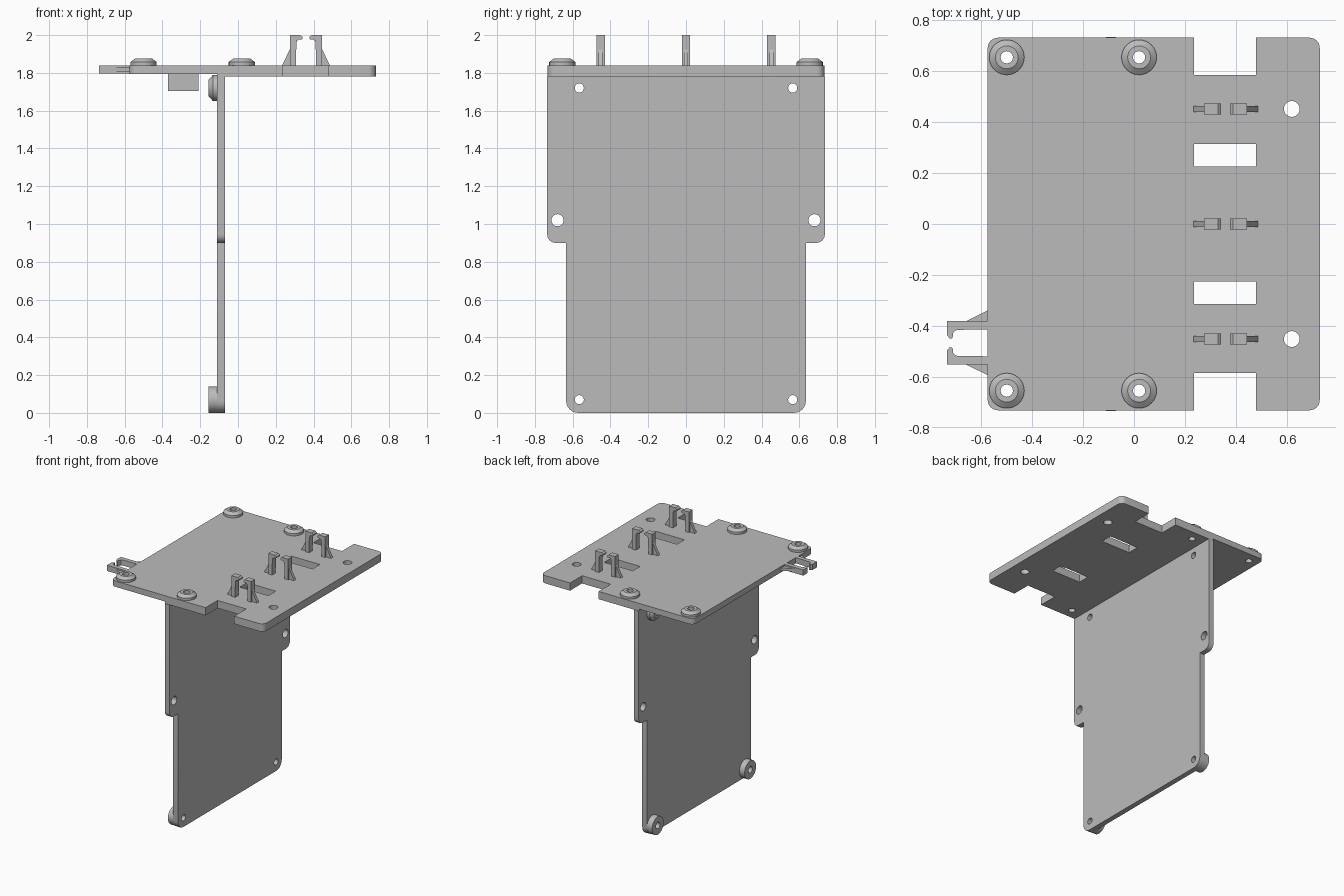
import bpy, bmesh, math
from mathutils import Matrix, Vector

if "Cube" in bpy.data.objects:
    bpy.data.objects.remove(bpy.data.objects["Cube"])

# Single grey plastic
grey = bpy.data.materials.new("light grey plastic")
grey.use_nodes = True
COLOUR = (0.5, 0.5, 0.5, 1)
grey.diffuse_color = COLOUR
grey.node_tree.nodes["Principled BSDF"].inputs["Base Color"].default_value = COLOUR

X, Y, Z = Vector((1, 0, 0)), Vector((0, 1, 0)), Vector((0, 0, 1))


def frame(a, b, c, origin):
    """Matrix sending local x, y, z to the axes a, b, c at origin."""
    m = Matrix((a, b, c)).transposed().to_4x4()
    m.translation = Vector(origin)
    return m


def finish(name, bm, matrix):
    bmesh.ops.remove_doubles(bm, verts=bm.verts, dist=1e-5)
    bm.transform(matrix)
    bmesh.ops.recalc_face_normals(bm, faces=bm.faces)
    mesh = bpy.data.meshes.new(name)
    bm.to_mesh(mesh)
    bm.free()
    mesh.materials.append(grey)
    obj = bpy.data.objects.new(name, mesh)
    bpy.context.collection.objects.link(obj)
    bpy.ops.object.select_all(action='DESELECT')
    obj.select_set(True)
    bpy.context.view_layer.objects.active = obj
    bpy.ops.object.shade_smooth_by_angle(angle=math.radians(30))
    return obj


def circle(x, y, r, n=32):
    return [(x + r * math.cos(math.tau * i / n), y + r * math.sin(math.tau * i / n))
            for i in range(n)]


def rect(x0, x1, y0, y1):
    return [(x0, y0), (x1, y0), (x1, y1), (x0, y1)]


def rounded(corners, steps=6):
    """Right-angled outline whose corners are (x, y, radius)."""
    pts = []
    for i, (x, y, r) in enumerate(corners):
        p = Vector((x, y))
        if r == 0:
            pts.append((x, y))
            continue
        a = (Vector(corners[i - 1][:2]) - p).normalized()
        b = (Vector(corners[(i + 1) % len(corners)][:2]) - p).normalized()
        for k in range(steps + 1):
            t = math.pi / 2 * k / steps
            pts.append(tuple(p + r * (a * (1 - math.sin(t)) + b * (1 - math.cos(t)))))
    return pts


def plate(name, outline, holes, thickness, matrix):
    """Filled outline with holes, centred on its thickness."""
    curve = bpy.data.curves.new(name, 'CURVE')
    curve.dimensions = '2D'
    curve.fill_mode = 'BOTH'
    curve.extrude = thickness / 2
    for loop in [outline] + holes:
        spline = curve.splines.new('POLY')
        spline.points.add(len(loop) - 1)
        for point, (x, y) in zip(spline.points, loop):
            point.co = (x, y, 0, 1)
        spline.use_cyclic_u = True
    temp = bpy.data.objects.new("temp", curve)
    bpy.context.collection.objects.link(temp)
    bpy.context.view_layer.update()
    mesh = bpy.data.meshes.new_from_object(
        temp.evaluated_get(bpy.context.evaluated_depsgraph_get()))
    bm = bmesh.new()
    bm.from_mesh(mesh)
    bpy.data.objects.remove(temp)
    bpy.data.curves.remove(curve)
    bpy.data.meshes.remove(mesh)
    return finish(name, bm, matrix)


def ring(name, profile, matrix, n=32):
    """Lathe a closed (radius, height) profile about local z."""
    bm = bmesh.new()
    loops = [[bm.verts.new((x, y, h)) for x, y in circle(0, 0, r, n)] for r, h in profile]
    for j, lower in enumerate(loops):
        upper = loops[(j + 1) % len(loops)]
        for i in range(n):
            k = (i + 1) % n
            bm.faces.new((lower[i], lower[k], upper[k], upper[i]))
    return finish(name, bm, matrix)


HOLE = 0.024
SIDES = (-1, 1)
TOP = 1.84
WALL = -0.11      # rear face of the upright panel

# Deck: thin rear part and thicker front part with notches and slots
rear_holes = [circle(-0.5, s * 0.655, HOLE) for s in SIDES]
plate("rear_deck",
      rounded([(WALL, -0.732, 0), (WALL, 0.732, 0), (-0.575, 0.732, 0.04), (-0.575, -0.732, 0.04)]),
      rear_holes, 0.045, frame(X, Y, Z, (0, 0, TOP - 0.0225)))

half = [(0.73, 0.732, 0.04), (0.48, 0.732, 0), (0.48, 0.585, 0),
        (0.235, 0.585, 0), (0.235, 0.732, 0), (WALL, 0.732, 0)]
outline = half + [(x, -y, r) for x, y, r in reversed(half)]
holes = []
for s in SIDES:
    holes.append(circle(0.02, s * 0.655, HOLE))
    holes.append(circle(0.62, s * 0.452, 0.031))
    holes.append(rect(0.235, 0.48, *sorted((s * 0.225, s * 0.315))))
plate("main_deck", rounded(outline), holes, 0.06, frame(X, Y, Z, (0, 0, TOP - 0.03)))

# Upright panel with stepped sides
half = [(0.635, 0, 0.065), (0.635, 0.9, 0), (0.735, 0.9, 0.045), (0.735, 1.78, 0)]
outline = half + [(-y, z, r) for y, z, r in reversed(half)]
holes = []
for s in SIDES:
    holes.append(circle(s * 0.565, 0.07, HOLE))
    holes.append(circle(s * 0.565, 1.72, HOLE))
    holes.append(circle(s * 0.68, 1.02, 0.032))
plate("upright_panel", rounded(outline), holes, 0.04, frame(Y, Z, X, (WALL + 0.02, 0, 0)))

# Tapered bosses on the deck, tapered and straight bosses on the panel
tapered = [(HOLE, 0), (0.069, 0), (0.069, 0.018), (0.045, 0.036), (HOLE, 0.036)]
straight = [(HOLE, 0), (0.07, 0), (0.07, 0.045), (HOLE, 0.045)]
for s in SIDES:
    for x in (-0.5, 0.02):
        ring("deck_boss", tapered, frame(X, Y, Z, (x, s * 0.655, TOP)))
    ring("upper_panel_boss", [(r, h * 1.25) for r, h in tapered],
         frame(Z, Y, -X, (WALL, s * 0.565, 1.72)))
    ring("lower_panel_boss", straight, frame(Z, Y, -X, (WALL, s * 0.565, 0.07)))

# Snap clips: two hooked prongs, each with a thin outer rib
PRONG = [(0.085, 0), (0.085, 0.16), (0.03, 0.16), (0.018, 0.15), (0.018, 0.14),
         (0.025, 0.137), (0.038, 0.136), (0.046, 0.131), (0.051, 0.12), (0.053, 0)]
RIB = [(0.08, 0), (0.127, 0), (0.085, 0.085)]


def clip(name, matrix):
    for s in SIDES:
        for part, shape, thickness in (("prong", PRONG, 0.044), ("rib", RIB, 0.022)):
            plate(f"{name}_{part}", [(s * u, h) for u, h in shape], [], thickness, matrix)


for y in (-0.452, 0, 0.452):
    clip("deck_clip", frame(X, Z, -Y, (0.36, y, TOP)))
clip("side_clip", frame(Y, -X, Z, (-0.575, -0.467, TOP - 0.022)))

# Stop block under the rear deck
plate("stop_block", rect(-0.37, -0.21, -0.12, 0.12), [], 0.09,
      frame(X, Y, Z, (0, 0, TOP - 0.09)))
